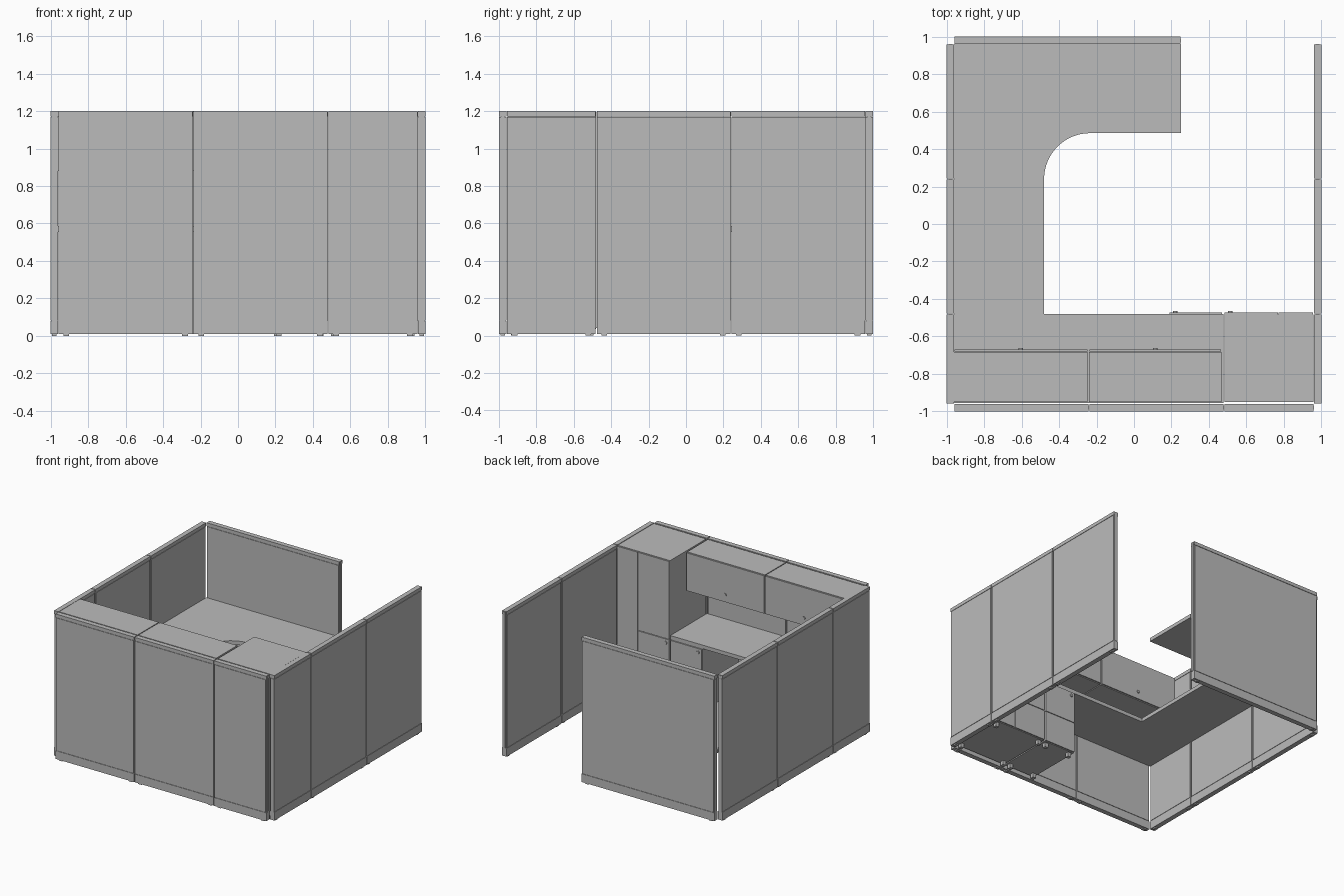
import bpy, bmesh, math
from mathutils import Vector, Matrix

cube = bpy.data.objects.get("Cube")
if cube:
    bpy.data.objects.remove(cube)

GREY = (0.5, 0.5, 0.5, 1)
mat = bpy.data.materials.new("neutral grey")
mat.use_nodes = True
mat.diffuse_color = GREY
mat.node_tree.nodes["Principled BSDF"].inputs["Base Color"].default_value = GREY

H = 1.2          # wall height
T = 0.04         # wall thickness
DESK_TOP, DESK_THICK = 0.585, 0.03


def finish(name, bm):
    """Turn a bmesh into a named object."""
    bmesh.ops.recalc_face_normals(bm, faces=bm.faces)
    mesh = bpy.data.meshes.new(name)
    bm.to_mesh(mesh)
    bm.free()
    mesh.materials.append(mat)
    obj = bpy.data.objects.new(name, mesh)
    bpy.context.collection.objects.link(obj)
    return obj


def add_box(bm, x, y, z):
    """Box from three (low, high) ranges."""
    size = [r[1] - r[0] for r in (x, y, z)]
    mid = [(r[0] + r[1]) / 2 for r in (x, y, z)]
    bmesh.ops.create_cube(bm, size=1,
                          matrix=Matrix.Translation(mid) @ Matrix.Diagonal((*size, 1)))


def box(name, *ranges):
    bm = bmesh.new()
    add_box(bm, *ranges)
    return finish(name, bm)


def knob(name, x, y, z):
    """Small round lock facing the back."""
    bm = bmesh.new()
    turn = Matrix.Translation((x, y, z)) @ Matrix.Rotation(math.pi / 2, 4, 'X')
    bmesh.ops.create_cone(bm, cap_ends=True, segments=16, radius1=0.012,
                          radius2=0.012, depth=0.01, matrix=turn)
    obj = finish(name, bm)
    bpy.context.view_layer.objects.active = obj
    obj.select_set(True)
    bpy.ops.object.shade_smooth_by_angle()
    obj.select_set(False)


def wall_panel(name, axis, start, end, outer, side):
    """Framed wall panel along an axis; side is the direction of its outer face."""
    lo, hi = sorted((outer, outer - side * T))
    bm = bmesh.new()

    def piece(along, across, z):
        add_box(bm, *((along, across, z) if axis == 'x' else (across, along, z)))

    gap = 0.003
    a, b = start + gap, end - gap
    piece((a, b), (lo + 0.004, hi - 0.004), (0.01, H - 0.03))    # core frame
    piece((a, b), (lo, hi), (0.01, 0.078))                       # kick plate
    piece((a, b), (lo, hi), (H - 0.028, H))                      # top cap
    for across in ((lo, lo + 0.004), (hi - 0.004, hi)):          # fabric tiles
        piece((a + 0.005, b - 0.005), across, (0.081, H - 0.031))
    for foot in (a + 0.04, b - 0.04):                            # levelling feet
        piece((foot - 0.015, foot + 0.015), (lo + 0.008, hi - 0.008), (0, 0.01))
    # connector strip filling the joint at the far end
    piece((b, end), (lo + 0.01, hi - 0.01), (0.08, H - 0.005))
    finish(name, bm)


# Partition walls
for label, stops, outer, side in (("front", (-0.96, -0.24, 0.48, 0.96), -1, -1),
                                  ("back", (-0.96, 0.25), 1, 1)):
    for i, (s, e) in enumerate(zip(stops, stops[1:])):
        wall_panel(f"{label}_wall_panel_{i + 1}", 'x', s, e, outer, side)
for label, side in (("right", -1), ("left", 1)):
    stops = (-0.96, -0.48, 0.24, 0.96)
    for i, (s, e) in enumerate(zip(stops, stops[1:])):
        wall_panel(f"{label}_wall_panel_{i + 1}", 'y', s, e, side, side)

# Wrap-around desk top with one rounded inner corner
outline = [(0.478, -0.955), (0.478, -0.48), (-0.48, -0.48)]
for i in range(17):
    a = math.pi - i * math.pi / 32
    outline.append((-0.235 + 0.245 * math.cos(a), 0.24 + 0.245 * math.sin(a)))
outline += [(0.25, 0.485), (0.25, 0.96), (-0.96, 0.96), (-0.96, -0.955)]
bm = bmesh.new()
face = bm.faces.new([bm.verts.new((x, y, DESK_TOP - DESK_THICK)) for x, y in outline])
top = bmesh.ops.extrude_face_region(bm, geom=[face])
bmesh.ops.translate(bm, vec=Vector((0, 0, DESK_THICK)),
                    verts=[v for v in top["geom"] if isinstance(v, bmesh.types.BMVert)])
finish("desk_top", bm)

# Overhead storage bins with flap doors
for i, (x0, x1) in enumerate(((-0.96, -0.247), (-0.24, 0.467))):
    box(f"overhead_bin_{i + 1}", (x0, x1), (-0.95, -0.682), (0.88, H - 0.002))
    box(f"overhead_bin_door_{i + 1}", (x0 + 0.002, x1 - 0.002), (-0.68, -0.67),
        (0.885, H - 0.005))
    knob(f"overhead_bin_lock_{i + 1}", (x0 + x1) / 2, -0.667, 0.945)

# Tall storage tower with wardrobe door, cupboard door and drawers
box("tower_body", (0.482, 0.957), (-0.95, -0.482), (0.035, H - 0.002))
box("tower_wardrobe_door", (0.772, 0.955), (-0.482, -0.472), (0.04, H - 0.006))
box("tower_cupboard_door", (0.484, 0.768), (-0.482, -0.472), (0.555, H - 0.006))

# Drawer pedestal under the desk
box("pedestal_body", (0.188, 0.472), (-0.95, -0.482), (0.035, DESK_TOP - DESK_THICK))

# Drawer fronts shared by the tower and the pedestal
for label, x0, x1 in (("tower", 0.484, 0.768), ("pedestal", 0.19, 0.47)):
    for i, (z0, z1) in enumerate(((0.04, 0.29), (0.295, 0.55))):
        box(f"{label}_drawer_{i + 1}", (x0, x1), (-0.482, -0.472), (z0, z1))
    knob(f"{label}_lock", x0 + 0.03, -0.469, 0.52)

# Feet below the tower and the pedestal
for label, x0, x1 in (("tower", 0.482, 0.957), ("pedestal", 0.188, 0.472)):
    bm = bmesh.new()
    for x in (x0 + 0.03, x1 - 0.03):
        for y in (-0.92, -0.51):
            add_box(bm, (x - 0.015, x + 0.015), (y - 0.015, y + 0.015), (0, 0.035))
    finish(f"{label}_feet", bm)
